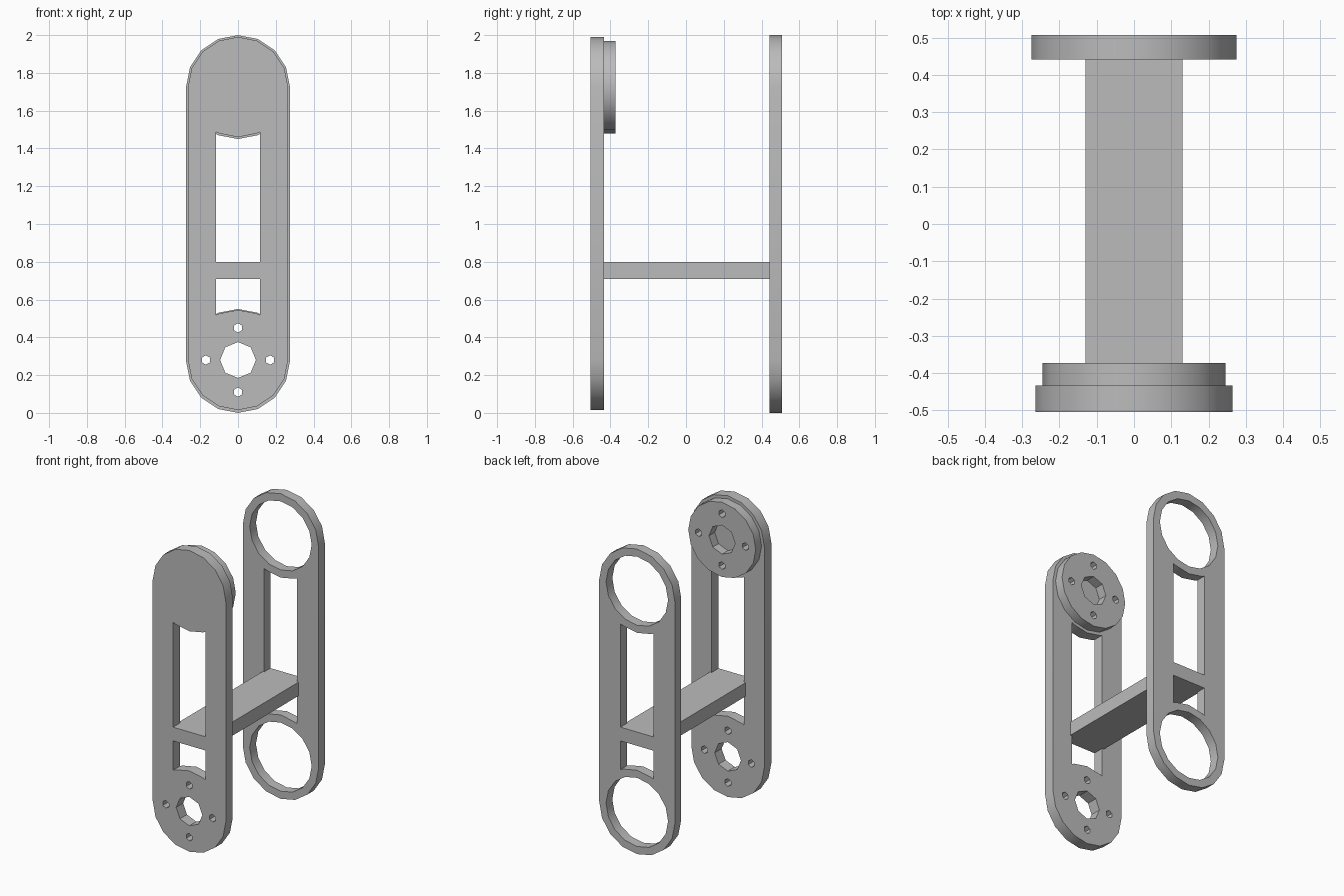
import bpy, bmesh
from math import sin, cos, pi, sqrt
from mathutils import Vector

cube = bpy.data.objects.get("Cube")
if cube:
    bpy.data.objects.remove(cube, do_unlink=True)

GREY = (0.5, 0.5, 0.5, 1)
mat = bpy.data.materials.new("plain grey")
mat.use_nodes = True
mat.diffuse_color = GREY
mat.node_tree.nodes["Principled BSDF"].inputs["Base Color"].default_value = GREY

LOW, HIGH = 0.28, 1.725      # heights of the two pivots
BAR_LOW, BAR_HIGH = 0.71, 0.8


def circle(x, z, r, n):
    return [(x + r * sin(2 * pi * i / n), z + r * cos(2 * pi * i / n)) for i in range(n)]


def stadium(low, high, r, n=16):
    """Rounded-end outline joining two half circles."""
    half = [pi * i / (n // 2) for i in range(n // 2 + 1)]
    return ([(r * cos(a), high + r * sin(a)) for a in half]
            + [(-r * cos(a), low - r * sin(a)) for a in half])


def window(w, straight, pivot, r):
    """Opening with one straight edge and one edge curved around a pivot."""
    side = 1 if pivot < straight else -1
    arc = [(w * t, pivot + side * sqrt(r * r - (w * t) ** 2)) for t in (-1, -.85, 0, .85, 1)]
    return arc + [(w, straight), (-w, straight)]


def windows(w, low, high, r):
    return [window(w, BAR_HIGH, high, r), window(w, BAR_LOW, low, r)]


def bolt_pattern(z):
    """Bore with four small screw holes around it."""
    spots = [(0.17, z), (-0.17, z), (0, z + 0.17), (0, z - 0.17)]
    return [circle(0, z, 0.095, 8)] + [circle(x, h, 0.025, 6) for x, h in spots]


def plate(name, loops, y0, y1):
    """Fill an outline with holes and extrude it along y."""
    bm = bmesh.new()
    for loop in loops:
        vs = [bm.verts.new((x, y0, z)) for x, z in loop]
        for a, b in zip(vs, vs[1:] + vs[:1]):
            bm.edges.new((a, b))
    bmesh.ops.triangle_fill(bm, edges=bm.edges[:], use_beauty=True, normal=(0, -1, 0))
    ext = bmesh.ops.extrude_face_region(bm, geom=bm.faces[:], use_keep_orig=True)
    moved = [g for g in ext["geom"] if isinstance(g, bmesh.types.BMVert)]
    bmesh.ops.translate(bm, verts=moved, vec=Vector((0, y1 - y0, 0)))
    bmesh.ops.recalc_face_normals(bm, faces=bm.faces[:])
    me = bpy.data.meshes.new(name)
    bm.to_mesh(me)
    bm.free()
    me.materials.append(mat)
    ob = bpy.data.objects.new(name, me)
    bpy.context.collection.objects.link(ob)
    bpy.ops.object.select_all(action="DESELECT")
    ob.select_set(True)
    bpy.context.view_layer.objects.active = ob
    bpy.ops.object.shade_smooth_by_angle(angle=pi / 6)
    return ob


# Front link: solid top, bolt pattern at the bottom
plate("front_link", [stadium(LOW, HIGH, 0.265)] + windows(0.117, LOW, HIGH, 0.265)
      + bolt_pattern(LOW), -0.505, -0.433)

# Hub disc on the inner side of the front link
plate("hub_disc", [circle(0, HIGH, 0.245, 16)] + bolt_pattern(HIGH), -0.433, -0.373)

# Back link: large ring at each end
plate("back_link", [stadium(0.275, HIGH, 0.275)] + windows(0.12, 0.275, HIGH, 0.275)
      + [circle(0, z, 0.225, 16) for z in (0.275, HIGH)], 0.442, 0.507)

# Cross bar joining the two links
plate("cross_bar", [[(-0.13, BAR_LOW), (0.13, BAR_LOW), (0.13, BAR_HIGH), (-0.13, BAR_HIGH)]],
      -0.433, 0.442)
